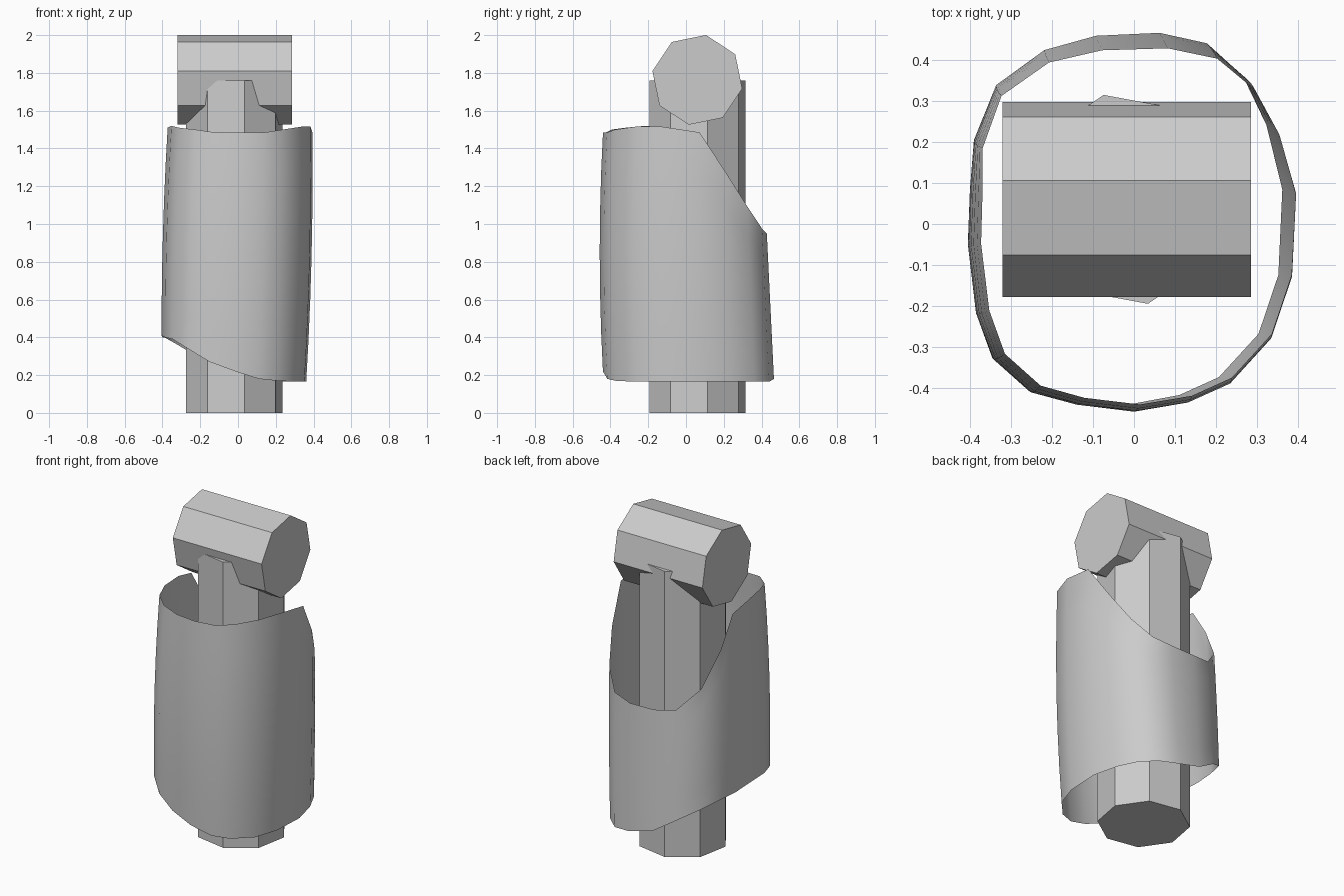
import bpy
import bmesh
from math import cos, sin, radians, tau

if "Cube" in bpy.data.objects:
    bpy.data.objects.remove(bpy.data.objects["Cube"], do_unlink=True)

GREY = (0.6, 0.6, 0.6, 1)
material = bpy.data.materials.new("plain grey")
material.use_nodes = True
material.diffuse_color = GREY
material.node_tree.nodes["Principled BSDF"].inputs["Base Color"].default_value = GREY


def add_object(name, bm):
    mesh = bpy.data.meshes.new(name)
    bm.to_mesh(mesh)
    bm.free()
    mesh.materials.append(material)
    obj = bpy.data.objects.new(name, mesh)
    bpy.context.collection.objects.link(obj)
    return obj


def octagonal_prism(name, radius, turn, start, end, place):
    """Extrude an octagon from start to end; place maps (u, v, length) to a point."""
    bm = bmesh.new()
    angles = [radians(turn) + tau * i / 8 for i in range(8)]
    ends = [[bm.verts.new(place(radius * cos(a), radius * sin(a), w)) for a in angles]
            for w in (start, end)]
    for ring in ends:
        bm.faces.new(ring)
    for i in range(8):
        j = (i + 1) % 8
        bm.faces.new((ends[0][i], ends[0][j], ends[1][j], ends[1][i]))
    bmesh.ops.recalc_face_normals(bm, faces=bm.faces)
    return add_object(name, bm)


# Upright post and the horizontal bar resting on it
octagonal_prism("post", 0.26, 12, 0, 1.76,
                lambda u, v, w: (u - 0.02, v + 0.06, w))
octagonal_prism("crossbar", 0.242, 34, -0.32, 0.285,
                lambda u, v, w: (w, u + 0.06, v + 1.763))

# Sleeve outline, going round from the front: x, y, lower rim, upper rim
OUTLINE = [
    (0, -.457, .22, 1.485), (.13, -.435, .18, 1.485), (.23, -.39, .17, 1.5),
    (.33, -.28, .165, 1.515), (.38, -.13, .165, 1.515), (.39, .08, .165, 1.485),
    (.35, .23, .165, 1.27), (.29, .345, .165, 1.09), (.2, .42, .165, .975),
    (.08, .445, .18, .95), (-.08, .44, .22, .95), (-.21, .41, .3, .97),
    (-.33, .33, .37, 1.1), (-.385, .2, .4, 1.31), (-.395, .08, .4, 1.485),
    (-.4, -.05, .41, 1.51), (-.38, -.22, .4, 1.52), (-.34, -.33, .39, 1.51),
    (-.25, -.41, .335, 1.5), (-.14, -.44, .27, 1.485),
]
ROWS = 6


def bulge(x, y, z):
    """Draw the sleeve in at its rims, with a slight lean."""
    k = (z - 0.85) / 0.65
    x = x * (1 - 0.03 * k * k) + 0.015 * k
    if y < 0:
        y *= 1 - 0.04 * k * k
    else:
        y *= 1 - 0.11 * (z - 0.6)
    return x, y, z


# Open, thin sleeve wrapped round the post
bm = bmesh.new()
columns = []
for x, y, low, high in OUTLINE:
    heights = [low + (high - low) * r / ROWS for r in range(ROWS + 1)]
    columns.append([bm.verts.new(bulge(x, y, z)) for z in heights])
for i, left in enumerate(columns):
    right = columns[(i + 1) % len(columns)]
    for r in range(ROWS):
        bm.faces.new((left[r], right[r], right[r + 1], left[r + 1]))
sleeve = add_object("sleeve", bm)

bpy.ops.object.select_all(action="DESELECT")
sleeve.select_set(True)
bpy.context.view_layer.objects.active = sleeve
bpy.ops.object.shade_smooth_by_angle(angle=radians(40))
